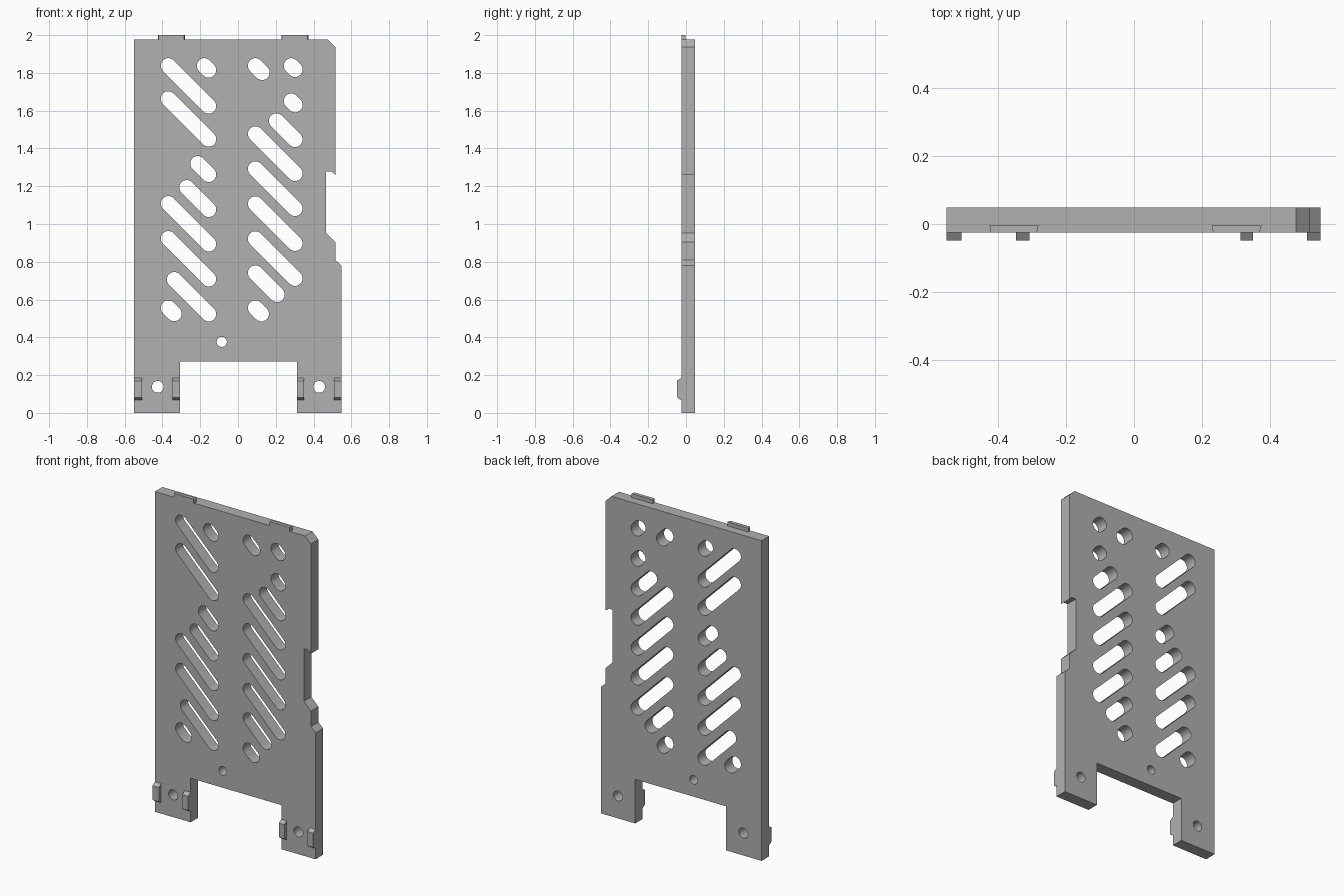
import bpy, bmesh, math

cube = bpy.data.objects.get("Cube")
if cube:
    bpy.data.objects.remove(cube, do_unlink=True)

grey = bpy.data.materials.new("plain_grey")
grey.use_nodes = True
COLOUR = (0.44, 0.44, 0.44, 1)
grey.diffuse_color = COLOUR
grey.node_tree.nodes["Principled BSDF"].inputs["Base Color"].default_value = COLOUR

FRONT, BACK = -0.025, 0.0485   # plate faces in y


def finish(name, mesh):
    """Weld, orient, colour and link a mesh as a named part."""
    bm = bmesh.new()
    bm.from_mesh(mesh)
    bmesh.ops.remove_doubles(bm, verts=bm.verts, dist=1e-5)
    bmesh.ops.recalc_face_normals(bm, faces=bm.faces)
    bm.to_mesh(mesh)
    bm.free()
    mesh.materials.clear()
    mesh.materials.append(grey)
    obj = bpy.data.objects.new(name, mesh)
    bpy.context.collection.objects.link(obj)
    bpy.ops.object.select_all(action='DESELECT')
    obj.select_set(True)
    bpy.context.view_layer.objects.active = obj
    bpy.ops.object.shade_smooth_by_angle(angle=math.radians(30))
    return obj


def prism(name, profile, offset):
    """Sweep a flat 3D profile along an offset vector."""
    bm = bmesh.new()
    face = bm.faces.new([bm.verts.new(p) for p in profile])
    new = bmesh.ops.extrude_face_region(bm, geom=[face])["geom"]
    verts = [v for v in new if isinstance(v, bmesh.types.BMVert)]
    bmesh.ops.translate(bm, verts=verts, vec=offset)
    if not any(len(f.verts) == len(profile) and face == f for f in bm.faces):
        bm.faces.new([v for v in bm.verts if v not in verts])
    mesh = bpy.data.meshes.new(name)
    bm.to_mesh(mesh)
    bm.free()
    return finish(name, mesh)


def slot(x1, z1, x2, radius=0.04, steps=10):
    """Outline of a slot falling at 45 degrees from (x1, z1) to x2."""
    ends = [(x1, z1, math.pi / 4), (x2, z1 - (x2 - x1), math.pi * 5 / 4)]
    return [(x + radius * math.cos(start + math.pi * i / steps),
             z + radius * math.sin(start + math.pi * i / steps))
            for x, z, start in ends for i in range(steps + 1)]


def circle(x, z, radius, steps=24):
    return [(x + radius * math.cos(math.tau * i / steps),
             z + radius * math.sin(math.tau * i / steps)) for i in range(steps)]


# Plate outline: two feet, stepped right edge with a notch, clipped corner
outline = [(-0.55, 0), (-0.306, 0), (-0.306, 0.272), (0.313, 0.272), (0.313, 0),
           (0.547, 0), (0.547, 0.78), (0.515, 0.81), (0.515, 0.905),
           (0.467, 0.953), (0.467, 1.278), (0.495, 1.278), (0.515, 1.26),
           (0.515, 1.937), (0.475, 1.976), (-0.55, 1.976)]

# Vent slots: start x, start z, end x
L1, L2, R1, R2 = -0.369, -0.155, 0.092, 0.302
slots = [(L1, 1.838, L2), (-0.178, 1.838, L2), (L1, 1.663, L2),
         (-0.213, 1.32, L2), (-0.271, 1.193, L2), (L1, 1.108, L2),
         (L1, 0.923, L2), (-0.337, 0.706, L2), (L1, 0.556, -0.338),
         (R1, 1.838, 0.128), (0.282, 1.838, R2), (0.282, 1.651, R2),
         (0.203, 1.546, R2), (R1, 0.741, 0.207), (R1, 0.556, 0.124)]
slots += [(R1, 1.477 - 0.185 * i, R2) for i in range(4)]

# Screw holes
holes = [circle(-0.425, 0.138, 0.031), circle(0.43, 0.138, 0.031),
         circle(-0.086, 0.376, 0.027)]

# Filled, extruded outline with all openings
curve = bpy.data.curves.new("plate_outline", 'CURVE')
curve.dimensions = '2D'
curve.fill_mode = 'BOTH'
curve.extrude = (BACK - FRONT) / 2
for loop in [outline] + [slot(*s) for s in slots] + holes:
    spline = curve.splines.new('POLY')
    spline.points.add(len(loop) - 1)
    for point, (x, z) in zip(spline.points, loop):
        point.co = (x, z, 0, 1)
    spline.use_cyclic_u = True
helper = bpy.data.objects.new("plate_helper", curve)
bpy.context.collection.objects.link(helper)
bpy.context.view_layer.update()
graph = bpy.context.evaluated_depsgraph_get()
plate_mesh = bpy.data.meshes.new_from_object(helper.evaluated_get(graph))
bpy.data.objects.remove(helper, do_unlink=True)
for v in plate_mesh.vertices:
    x, z, depth = v.co
    v.co = (x, (FRONT + BACK) / 2 - depth, z)
finish("vent_plate", plate_mesh)

# Chamfered clips on the feet
clip = [(FRONT, 0.067), (-0.0485, 0.082), (-0.0485, 0.17), (FRONT, 0.185)]
clips = {"right_outer_clip": (-0.55, -0.507), "right_inner_clip": (-0.346, -0.306),
         "left_inner_clip": (0.313, 0.35), "left_outer_clip": (0.508, 0.547)}
for name, (x1, x2) in clips.items():
    prism(name, [(x1, y, z) for y, z in clip], (x2 - x1, 0, 0))

# Tapered tabs on the top edge
for name, x1, x2 in (("right_top_tab", -0.424, -0.28), ("left_top_tab", 0.229, 0.374)):
    prism(name, [(x1, -0.003, 1.976), (x2, -0.003, 1.976),
                 (x2 - 0.005, FRONT, 1.976), (x1 + 0.003, FRONT, 1.976)], (0, 0, 0.024))
